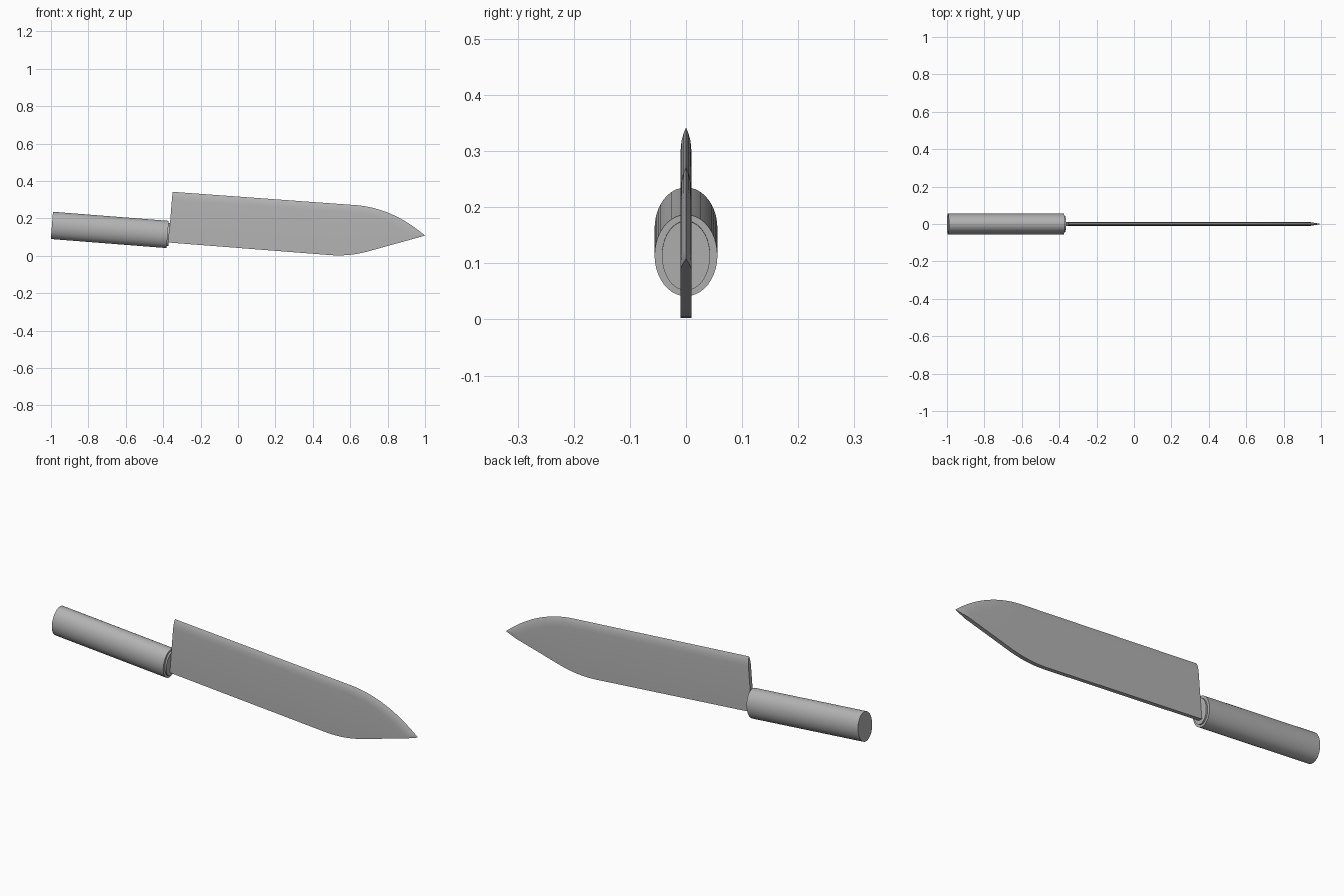
import bpy, bmesh, math
from mathutils import Vector, Matrix

cube = bpy.data.objects.get("Cube")
if cube:
    bpy.data.objects.remove(cube)

GREY = (0.45, 0.45, 0.45, 1)
mat = bpy.data.materials.new("steel grey")
mat.use_nodes = True
mat.diffuse_color = GREY
mat.node_tree.nodes["Principled BSDF"].inputs["Base Color"].default_value = GREY


def finish(bm, name, angle):
    bmesh.ops.recalc_face_normals(bm, faces=bm.faces)
    mesh = bpy.data.meshes.new(name)
    bm.to_mesh(mesh)
    bm.free()
    mesh.materials.append(mat)
    obj = bpy.data.objects.new(name, mesh)
    bpy.context.collection.objects.link(obj)
    bpy.ops.object.select_all(action='DESELECT')
    obj.select_set(True)
    bpy.context.view_layer.objects.active = obj
    bpy.ops.object.shade_smooth_by_angle(angle=math.radians(angle))
    return obj


def bezier(points, t):
    pts = [Vector(p) for p in points]
    while len(pts) > 1:
        pts = [a.lerp(b, t) for a, b in zip(pts, pts[1:])]
    return pts[0]


# Blade outline: curved cutting edge on top, spine with one rounded bend below
N = 20
half = N // 2
tip = Vector((1, 0.108))
edge = [Vector((-0.35, 0.342))]
edge += [bezier([(0.6, 0.273), (0.75, 0.267), (0.88, 0.21), tip], i / N) for i in range(N + 1)]
bend = [(0.49, 0.004), (0.59, -0.004), (0.69, 0.022)]
spine = [Vector((-0.372, 0.071))]
spine += [bezier(bend, i / half) for i in range(half + 1)]
spine += [Vector(bend[-1]).lerp(tip, i / half) for i in range(1, half + 1)]

# Convex bevel: (drop below the edge, half thickness)
bevel = [(0, 0), (0.01, 0.0042), (0.024, 0.008), (0.045, 0.01)]

bm = bmesh.new()
rings = []
for top, low in zip(edge, spine):
    span = top - low
    length = span.length
    squeeze = min(1, length / 0.05)
    side = [(top - span * (d * squeeze / length if length else 0), w * squeeze)
            for d, w in bevel]
    side.append((low, 0.01 * squeeze))
    loop = [(p, w) for p, w in side] + [(p, -w) for p, w in reversed(side[1:])]
    rings.append([bm.verts.new((p.x, w, p.y)) for p, w in loop])
for a, b in zip(rings, rings[1:]):
    for i in range(len(a)):
        j = (i + 1) % len(a)
        bm.faces.new((a[i], a[j], b[j], b[i]))
bm.faces.new(rings[0])
bmesh.ops.remove_doubles(bm, verts=bm.verts, dist=0.0001)
finish(bm, "blade", 25)


# Oval handle with a small raised collar that meets the blade
def oval(name, start, end, ry, rz):
    start, end = Vector(start), Vector(end)
    axis = end - start
    bm = bmesh.new()
    bmesh.ops.create_cone(bm, cap_ends=True, segments=40, radius1=1, radius2=1,
                          depth=axis.length)
    bmesh.ops.scale(bm, vec=(rz, ry, 1), verts=bm.verts)
    tilt = Matrix.Rotation(math.atan2(axis.x, axis.z), 4, 'Y')
    bmesh.ops.transform(bm, matrix=Matrix.Translation((start + end) / 2) @ tilt,
                        verts=bm.verts)
    return finish(bm, name, 40)


oval("handle", (-0.995, 0, 0.1625), (-0.376, 0, 0.114), 0.056, 0.073)
oval("collar", (-0.39, 0, 0.115), (-0.368, 0, 0.1133), 0.043, 0.062)
